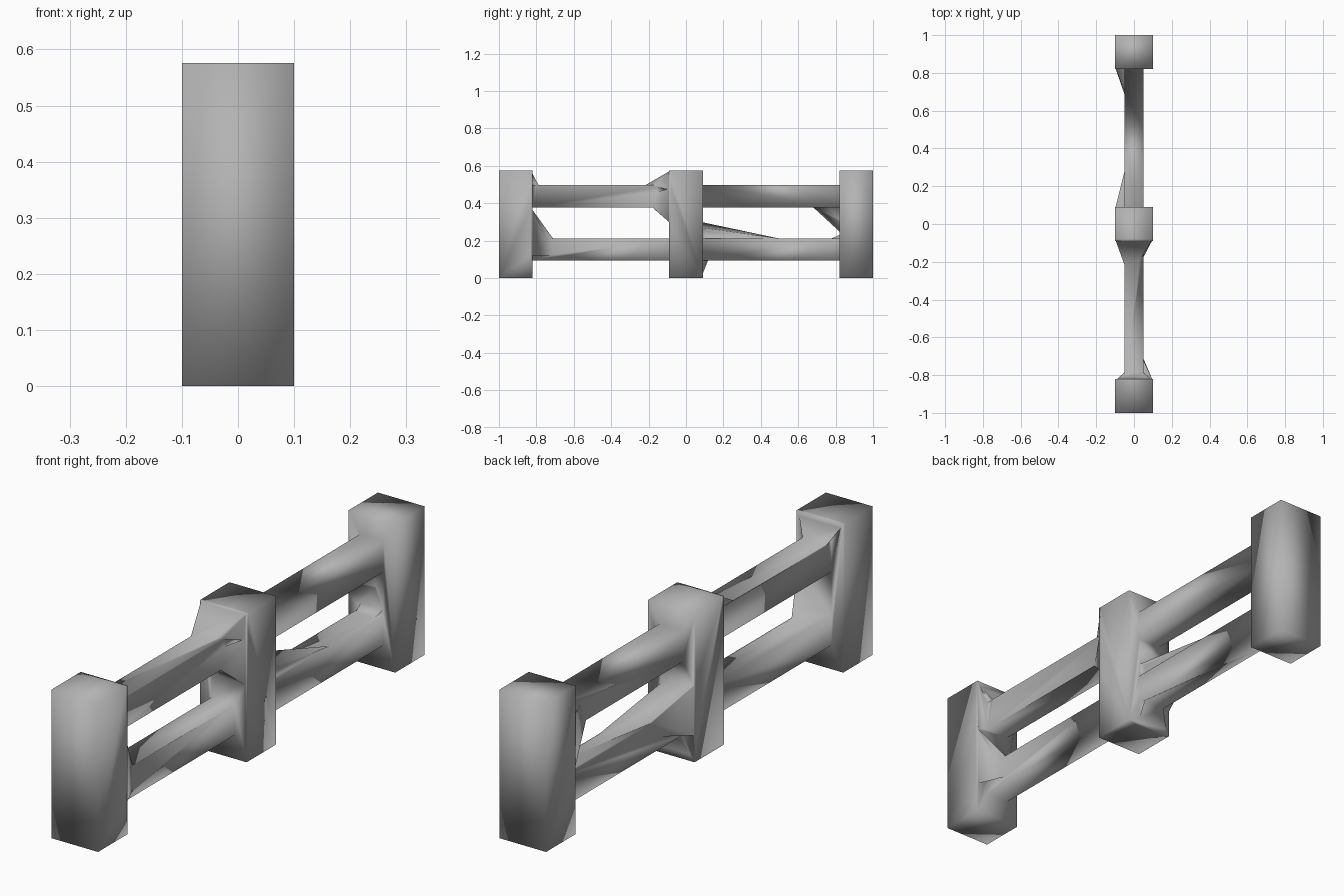
import bpy, bmesh

if "Cube" in bpy.data.objects:
    bpy.data.objects.remove(bpy.data.objects["Cube"])

grey = bpy.data.materials.new("weathered grey")
grey.diffuse_color = (0.45, 0.45, 0.45, 1)
grey.use_nodes = True
grey.node_tree.nodes["Principled BSDF"].inputs["Base Color"].default_value = grey.diffuse_color


def hull(name, points):
    """Solid convex part wrapped around a few corner points."""
    bm = bmesh.new()
    for p in points:
        bm.verts.new(p)
    res = bmesh.ops.convex_hull(bm, input=bm.verts)
    bmesh.ops.delete(bm, geom=list({v for v in res["geom_interior"] + res["geom_unused"]
                                    if isinstance(v, bmesh.types.BMVert)}), context='VERTS')
    bmesh.ops.dissolve_limit(bm, angle_limit=0.01, verts=bm.verts, edges=bm.edges)
    bmesh.ops.recalc_face_normals(bm, faces=bm.faces)
    me = bpy.data.meshes.new(name)
    bm.to_mesh(me)
    bm.free()
    me.materials.append(grey)
    ob = bpy.data.objects.new(name, me)
    bpy.context.collection.objects.link(ob)
    return ob


def box(name, x, y0, y1, z0, z1):
    return hull(name, [(sx * x, y, z) for sx in (-1, 1) for y in (y0, y1) for z in (z0, z1)])


# three square posts
H = 0.576
posts = [box("post", 0.1, y0, y1, 0, H) for y0, y1 in ((-1, -0.82), (-0.09, 0.09), (0.82, 1))]

# two rails, running into the posts
rails = [box("rail", 0.05, -0.9, 0.9, z0, z1) for z0, z1 in ((0.093, 0.212), (0.377, 0.497))]

# worn flares where the rails meet the posts
flares = [
    # front post
    hull("flare", [(-0.1, -0.83, H), (0.1, -0.83, H), (0.05, -0.785, 0.49),
                   (-0.05, -0.785, 0.49), (0, -0.83, 0.48)]),
    hull("flare", [(0.1, -0.83, 0.377), (0.1, -0.83, 0.12), (0.04, -0.83, 0.2),
                   (0.045, -0.71, 0.21), (0.049, -0.71, 0.12)]),
    # middle post, front side
    hull("flare", [(-0.1, -0.08, H), (0.1, -0.08, H), (-0.049, -0.22, 0.495),
                   (0.03, -0.19, 0.495), (0, -0.08, 0.48), (0.1, -0.08, 0.47)]),
    hull("flare", [(0.1, -0.08, 0.48), (0.1, -0.08, 0.29), (0.048, -0.18, 0.378),
                   (0.048, -0.16, 0.46), (-0.03, -0.08, 0.3), (0, -0.08, 0.4)]),
    # middle post, back side
    hull("flare", [(-0.1, 0.08, 0.30), (-0.1, 0.08, 0.1), (-0.048, 0.16, 0.15),
                   (0.045, 0.08, 0.27), (0.045, 0.12, 0.25), (0.045, 0.5, 0.211),
                   (-0.045, 0.3, 0.211), (0, 0.08, 0.15)]),
    hull("flare", [(-0.1, 0.08, 0), (0.05, 0.08, 0.0), (0.045, 0.12, 0.1),
                   (-0.045, 0.12, 0.1), (0, 0.08, 0.12)]),
    # back post
    hull("flare", [(-0.1, 0.83, 0.24), (-0.1, 0.83, 0.46), (-0.048, 0.68, 0.378),
                   (-0.048, 0.7, 0.46), (0.02, 0.83, 0.3), (0, 0.83, 0.4)]),
    hull("flare", [(-0.05, 0.83, 0.235), (0.05, 0.83, 0.235), (0.04, 0.77, 0.208),
                   (-0.04, 0.77, 0.208), (0, 0.83, 0.18)]),
]

# weld everything into one continuous fence
fence = posts[0]
fence.name = "fence"
for part in posts[1:] + rails + flares:
    mod = fence.modifiers.new("weld", 'BOOLEAN')
    mod.operation, mod.solver, mod.object = 'UNION', 'EXACT', part
bpy.context.view_layer.update()
welded = bpy.data.meshes.new_from_object(fence.evaluated_get(bpy.context.evaluated_depsgraph_get()))
fence.modifiers.clear()
fence.data = welded
for part in posts[1:] + rails + flares:
    bpy.data.objects.remove(part)

# one plain material, soft shading over all edges
welded.materials.clear()
welded.materials.append(grey)
welded.polygons.foreach_set("material_index", [0] * len(welded.polygons))
welded.shade_smooth()
